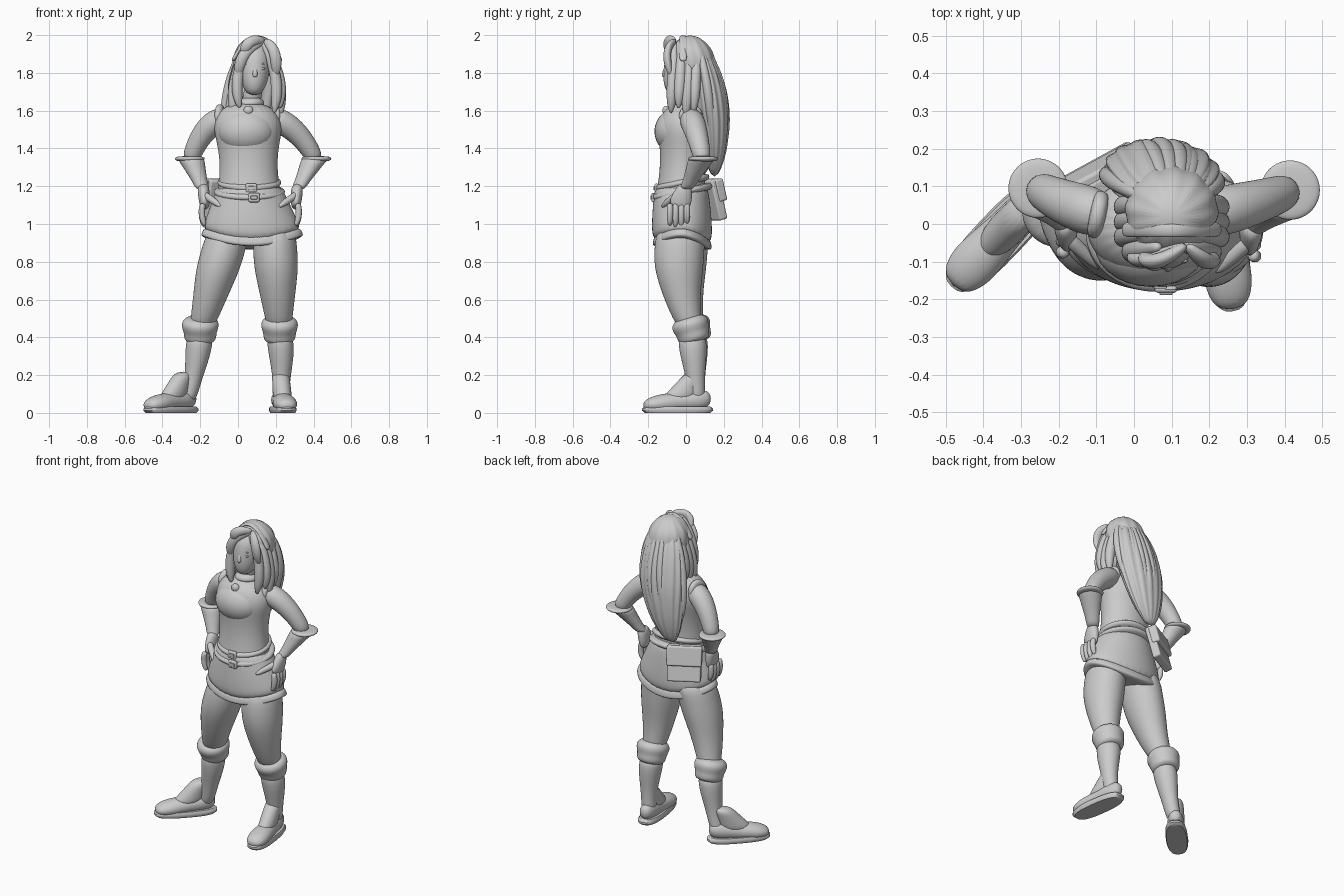
import bpy, bmesh, math
from mathutils import Vector, Matrix

default_cube = bpy.data.objects.get("Cube")
if default_cube:
    bpy.data.objects.remove(default_cube)

grey = bpy.data.materials.new("plain grey")
grey.use_nodes = True
grey.diffuse_color = (.6, .6, .6, 1)
grey.node_tree.nodes["Principled BSDF"].inputs["Base Color"].default_value = grey.diffuse_color


def finish(name, bm, subdivision=0, bevel=0):
    """Turn a bmesh into a smooth shaded object."""
    bmesh.ops.recalc_face_normals(bm, faces=bm.faces)
    mesh = bpy.data.meshes.new(name)
    bm.to_mesh(mesh)
    bm.free()
    mesh.materials.append(grey)
    mesh.polygons.foreach_set("use_smooth", [True] * len(mesh.polygons))
    obj = bpy.data.objects.new(name, mesh)
    bpy.context.collection.objects.link(obj)
    if subdivision:
        modifier = obj.modifiers.new("subdivision", "SUBSURF")
        modifier.levels = modifier.render_levels = subdivision
    else:
        mesh.set_sharp_from_angle(angle=math.radians(40))
    if bevel:
        modifier = obj.modifiers.new("bevel", "BEVEL")
        modifier.width, modifier.segments = bevel, 3


def rounded(value, power):
    return math.copysign(abs(value) ** power, value)


def limb(name, start, end, widths, bend=(0, 0, 0), depth=1, taper=0, level=False, power=1,
         sides=16, subdivision=2, shape=None, ripple=0, waves=0, place=Matrix()):
    """Skin evenly spaced ellipses along a bowed line, either level or across the line.
    The depth to width ratio goes from depth to depth + taper; a low power squares them."""
    bm = bmesh.new()
    start, end, bend = Vector(start), Vector(end), Vector(bend)
    loops = []
    for i, width in enumerate(widths):
        f = i / (len(widths) - 1)
        centre = start.lerp(end, f) + bend * 4 * f * (1 - f)
        across, back = Vector((1, 0, 0)), Vector((0, 1, 0))
        if not level:
            tangent = (end - start + bend * 4 * (1 - 2 * f)).normalized()
            across = back.cross(tangent).normalized()
            back = tangent.cross(across)
        loop = []
        for k in range(sides):
            angle = math.tau * k / sides
            r = width * (1 + ripple * math.cos(waves * angle + i / 2))
            p = (centre + across * r * rounded(math.cos(angle), power)
                 + back * r * (depth + taper * f) * rounded(math.sin(angle), power))
            if shape:
                p.z += shape(p.z, math.sin(angle))
            loop.append(bm.verts.new(place @ p))
        loops.append(loop)
    for lower, upper in zip(loops, loops[1:]):
        for k in range(sides):
            n = (k + 1) % sides
            bm.faces.new((lower[k], lower[n], upper[n], upper[k]))
    bm.faces.new(loops[0])
    bm.faces.new(loops[-1])
    finish(name, bm, subdivision)


def ball(name, position, size):
    bm = bmesh.new()
    bmesh.ops.create_uvsphere(bm, u_segments=28, v_segments=16, radius=1,
                              matrix=Matrix.Translation(position) @ Matrix.Diagonal((*size, 1)))
    finish(name, bm)


def box(name, position, size, turn=0, lean=0, bevel=.01):
    bm = bmesh.new()
    matrix = (Matrix.Translation(position) @ Matrix.Rotation(turn, 4, 'Z')
              @ Matrix.Rotation(lean, 4, 'X') @ Matrix.Diagonal((*size, 1)))
    bmesh.ops.create_cube(bm, size=1, matrix=matrix)
    finish(name, bm, bevel=bevel)


# torso, neck and collar
limb("torso", (.06, -.03, 1.1), (.05, 0, 1.65), (.18, .16, .152, .165, .195, .11),
     depth=.78, level=True, sides=24)
ball("chest", (.045, -.055, 1.49), (.15, .112, .12))
limb("neck", (.06, .03, 1.6), (.09, 0, 1.75), (.05, .05, .05))
limb("collar", (.06, .01, 1.62), (.07, 0, 1.67), (.07, .08, .07, .05), level=True)
ball("pendant", (.055, -.105, 1.6), (.026, .02, .026))


# skirt and hem, dipping at the front and most at the back
def dip(z, facing):
    amount = min(max((1.15 - z) * 5, 0), 1)
    return -amount * (.05 * facing ** 2 + .02 * max(facing, 0))


limb("skirt", (.06, -.025, 1.22), (.075, -.02, .94), (.16, .19, .22, .25, .265),
     depth=.84, taper=-.26, level=True, sides=32, shape=dip)
limb("skirt_hem", (.075, -.02, .985), (.075, -.02, .925), (.245, .261, .268, .273, .25),
     depth=.58, level=True, sides=32, subdivision=1, shape=dip)


# two belts hanging lower at the front, each with a buckle
def sag(z, facing):
    return .03 * facing


for name, z, radius, x in (("upper", 1.22, .17, .07), ("lower", 1.17, .19, .085)):
    limb(name + "_belt", (.06, -.02, z - .025), (.06, -.02, z + .025),
         (radius - .02, radius, radius, radius - .02),
         depth=.85, level=True, sides=40, subdivision=1, shape=sag)
    front = -.012 - radius * .85
    box(name + "_buckle", (x, front, z - .03), (.06, .02, .05))
    box(name + "_buckle_pin", (x, front - .01, z - .03), (.035, .01, .02), bevel=.003)

# belt pouch on the back
box("pouch", (-.08, .13, 1.13), (.2, .05, .22), turn=.5, lean=.25)
box("pouch_flap", (-.085, .138, 1.18), (.21, .05, .12), turn=.5, lean=.25)

# legs and boots: hip, knee, ankle, foot centre and foot direction
for side, hip, knee, ankle, foot, turn in (
        ("left", (.19, -.02, 1), (.22, .03, .42), (.222, .06, .05), (.237, -.045), .13),
        ("right", (-.04, 0, 1), (-.2, .04, .42), (-.27, .055, .05), (-.355, -.03), -.76)):
    limb(side + "_leg", hip, knee, (.11, .12, .12, .1, .08, .06),
         bend=(0, -.04, 0), depth=1.17, taper=-.15, level=True)
    limb(side + "_boot_shaft", knee, ankle, (.07, .072, .062, .05, .045, .04),
         bend=(.01, 0, 0), depth=1.06, level=True)
    tilt = Vector((0, -.02, .07))
    middle = Vector(knee) + Vector((0, 0, .02))
    limb(side + "_boot_cuff", middle - tilt, middle + tilt, (.07, .088, .088, .1, .1, .07))
    spot = Matrix.Translation((*foot, 0)) @ Matrix.Rotation(turn, 4, 'Z')
    limb(side + "_sole", (0, 0, 0), (0, 0, .035), (.06, .065, .065, .06),
         depth=2.9, level=True, power=.75, sides=36, subdivision=0, place=spot)
    limb(side + "_foot", (0, .075, -.18), (0, .04, .185), (.03, .05, .052, .056, .064, .066, .04),
         depth=1.25, taper=-.65, level=True, place=spot @ Matrix.Rotation(math.pi / 2, 4, 'X'))
    limb(side + "_instep", (0, 0, .06), (0, .1, .22), (.05, .05, .048, .045),
         depth=2, taper=-.9, level=True, place=spot)

# arms, gloves and hands on hips: shoulder, elbow and wrist
for side, s, shoulder, elbow, wrist in (
        ("left", 1, (.17, .02, 1.57), (.415, .09, 1.33), (.315, 0, 1.18)),
        ("right", -1, (-.07, .02, 1.57), (-.255, .095, 1.33), (-.185, .01, 1.18))):
    limb(side + "_arm", shoulder, elbow, (.055, .068, .064, .058, .052, .045),
         bend=(s * .02, 0, .032))
    shoulder, elbow, wrist = Vector(shoulder), Vector(elbow), Vector(wrist)
    limb(side + "_sleeve_edge", shoulder, shoulder + Vector((s * .05, .01, 0)), (.055, .068, .062))
    top = elbow + Vector((0, 0, .03))
    limb(side + "_glove", top, wrist, (.07, .07, .06, .053, .045, .04, .035), level=True)
    limb(side + "_glove_rim", elbow, top, (.065, .08, .083, .065), level=True)

    def near_wrist(out, back, up):
        return wrist + Vector((s * out, back, up))

    limb(side + "_palm", near_wrist(0, 0, .03), near_wrist(-.01, -.04, -.1),
         (.03, .032, .03, .022), depth=1.1, taper=1.3)
    for i, length in enumerate((.09, .11, .11, .1)):
        back = .005 - .03 * i
        limb(side + "_finger", near_wrist(0, back, -.07), near_wrist(-.01, back, -.09 - length),
             (.017, .019, .018, .017, .01), bend=(s * .012, 0, 0), sides=8)
    limb(side + "_thumb", near_wrist(0, -.04, -.02), near_wrist(-.1, -.13, -.09),
         (.022, .021, .019, .01), sides=8)

# head and face
limb("head", (.085, -.055, 1.68), (.09, .01, 1.98), (.035, .068, .08, .086, .085, .03),
     depth=1.15, level=True, sides=24)
limb("nose", (.09, -.1, 1.85), (.09, -.118, 1.775), (.008, .011, .016, .012), sides=10)
for s in (-1, 1):
    x = .09 + s * .035
    ball("eye", (x, -.095, 1.823), (.017, .012, .008))
    limb("eyebrow", (x - .02, -.097, 1.845), (x + .02, -.097, 1.845), (.003, .006, .003),
         bend=(0, -.004, .004), sides=8)
for z in (1.742, 1.75):
    ball("lip", (.088, -.1, z), (.022, .011, .006))

# hair: crown, long back mass, then layered locks
limb("hair_crown", (.1, .045, 1.78), (.1, .02, 2), (.11, .124, .124, .105, .04),
     depth=.95, level=True, sides=48, ripple=.025, waves=12)
limb("hair_back", (.1, .06, 1.95), (0, .15, 1.25),
     (.07, .12, .14, .15, .15, .135, .115, .085, .03), bend=(.02, .035, 0),
     depth=.58, level=True, sides=60, ripple=.05, waves=15, subdivision=1)
lock = (.014, .022, .026, .026, .024, .02, .008)
for i in range(-4, 5):
    c = math.cos(i / 3)
    limb("back_lock", (.1 + i * .02, .06 + .05 * c, 1.93),
         (.01 + i * .018, .13 + .03 * c, 1.27 + .03 * abs(i) + .03 * (i % 2)), lock,
         bend=(.02 + i * .016, .075 * c, 0), sides=8)
full_lock = (.016, .026, .03, .031, .032, .028, .01)
for s in (-1, 1):
    for k in range(4):
        y = -.08 + .04 * k
        limb("side_lock", (.1 + s * .03, y + .02, 1.965),
             (.1 + s * (.12 if k else .09), y, 1.56 + .025 * ((k + s) % 3)), full_lock,
             bend=(s * .04, 0, 0), sides=10)

# fringe swept from a side parting
for x, z, reach in ((.0, 1.77, .03), (.03, 1.88, .035), (.2, 1.77, .035)):
    limb("fringe", (.14, -.055, 1.97), (x, -.075, z), full_lock,
         bend=((x - .12) * .3, -reach, reach), depth=.7, sides=10)

# headband arching over the crown
limb("headband", (-.03, -.015, 1.86), (.23, -.015, 1.86), [.01] * 13,
     bend=(0, 0, .13), depth=2)
